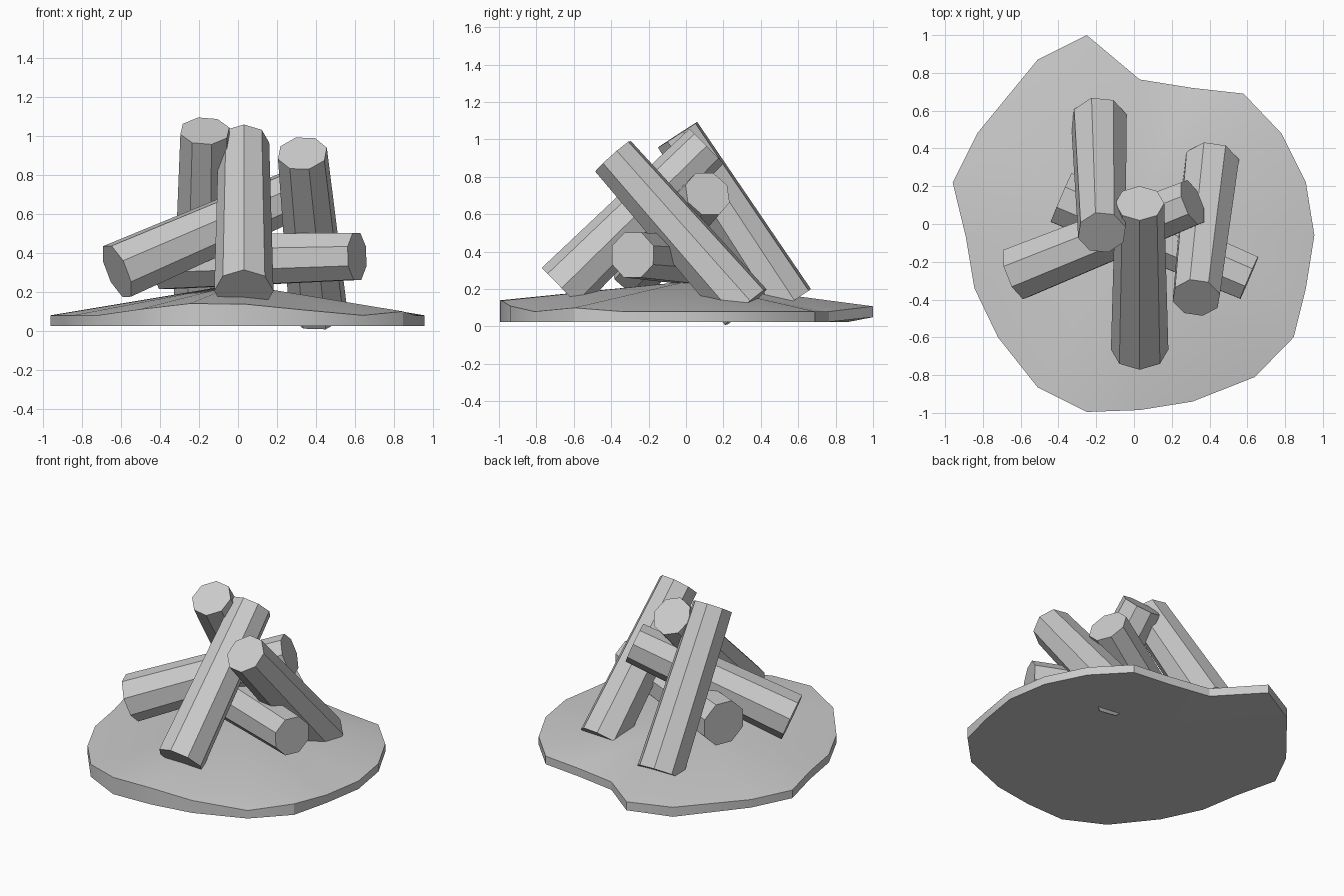
import bpy, bmesh
from math import sin, cos, pi, radians
from mathutils import Vector

if "Cube" in bpy.data.objects:
    bpy.data.objects.remove(bpy.data.objects["Cube"])


def finish(name, bm):
    bmesh.ops.recalc_face_normals(bm, faces=bm.faces)
    me = bpy.data.meshes.new(name)
    bm.to_mesh(me)
    bm.free()
    ob = bpy.data.objects.new(name, me)
    bpy.context.collection.objects.link(ob)
    return ob


# Tapered eight-sided log from its thick end to its thin end
def log(name, thick, thin, phase, r0=0.152, r1=0.13):
    a, b = Vector(thick), Vector(thin)
    axis = (b - a).normalized()
    side = axis.cross(Vector((0, 0, 1))).normalized()
    up = side.cross(axis)
    bm = bmesh.new()
    rings = []
    for c, r in ((a, r0), (b, r1)):
        rings.append([bm.verts.new(c + r * (up * cos(t) + side * sin(t)))
                      for t in (radians(phase) + i * pi / 4 for i in range(8))])
    for i in range(8):
        j = (i + 1) % 8
        bm.faces.new((rings[0][i], rings[0][j], rings[1][j], rings[1][i]))
    for ring in rings:
        bm.faces.new(ring)
    return finish(name, bm)


log("back_log", (-0.185, 0.545, 0.12), (-0.17, -0.045, 1.025), 14)
log("front_log", (0.03, -0.665, 0.205), (0.03, 0.11, 0.965), 0)
log("right_log", (0.41, 0.32, 0.103), (0.33, -0.39, 0.91), 20)
log("left_log", (-0.62, -0.26, 0.305), (0.31, 0.115, 0.71), 22)
log("bottom_log", (-0.385, 0.14, 0.355), (0.61, -0.285, 0.382), 22)

# Low mound of ash: irregular rim (x, y, top z) rising to a central peak
rim = [(-0.25, 1.0, .108), (0.03, .765, .08), (.31, .72, .08), (.58, .69, .08),
       (.78, .48, .08), (.91, .22, .08), (.955, -.06, .08), (.91, -.34, .08),
       (.845, -.6, .10), (.64, -.81, .08), (.31, -.94, .11), (.03, -.985, .138),
       (-.25, -.995, .14), (-.51, -.865, .11), (-.72, -.6, .08),
       (-.845, -.34, .08), (-.89, -.07, .08), (-.96, .22, .08),
       (-.83, .48, .08), (-.51, .87, .09)]
bm = bmesh.new()
top = [bm.verts.new(p) for p in rim]
low = [bm.verts.new((x, y, 0.05 if y > 0.95 else 0.025)) for x, y, z in rim]
peak = bm.verts.new((0, 0, 0.24))
base = bm.verts.new((0, 0, 0.025))
for i in range(len(rim)):
    j = (i + 1) % len(rim)
    bm.faces.new((top[i], top[j], peak))
    bm.faces.new((low[j], low[i], base))
    bm.faces.new((low[i], low[j], top[j], top[i]))
mound = finish("ash_mound", bm)
bpy.context.view_layer.objects.active = mound
mound.select_set(True)
bpy.ops.object.shade_smooth_by_angle(angle=radians(30))
